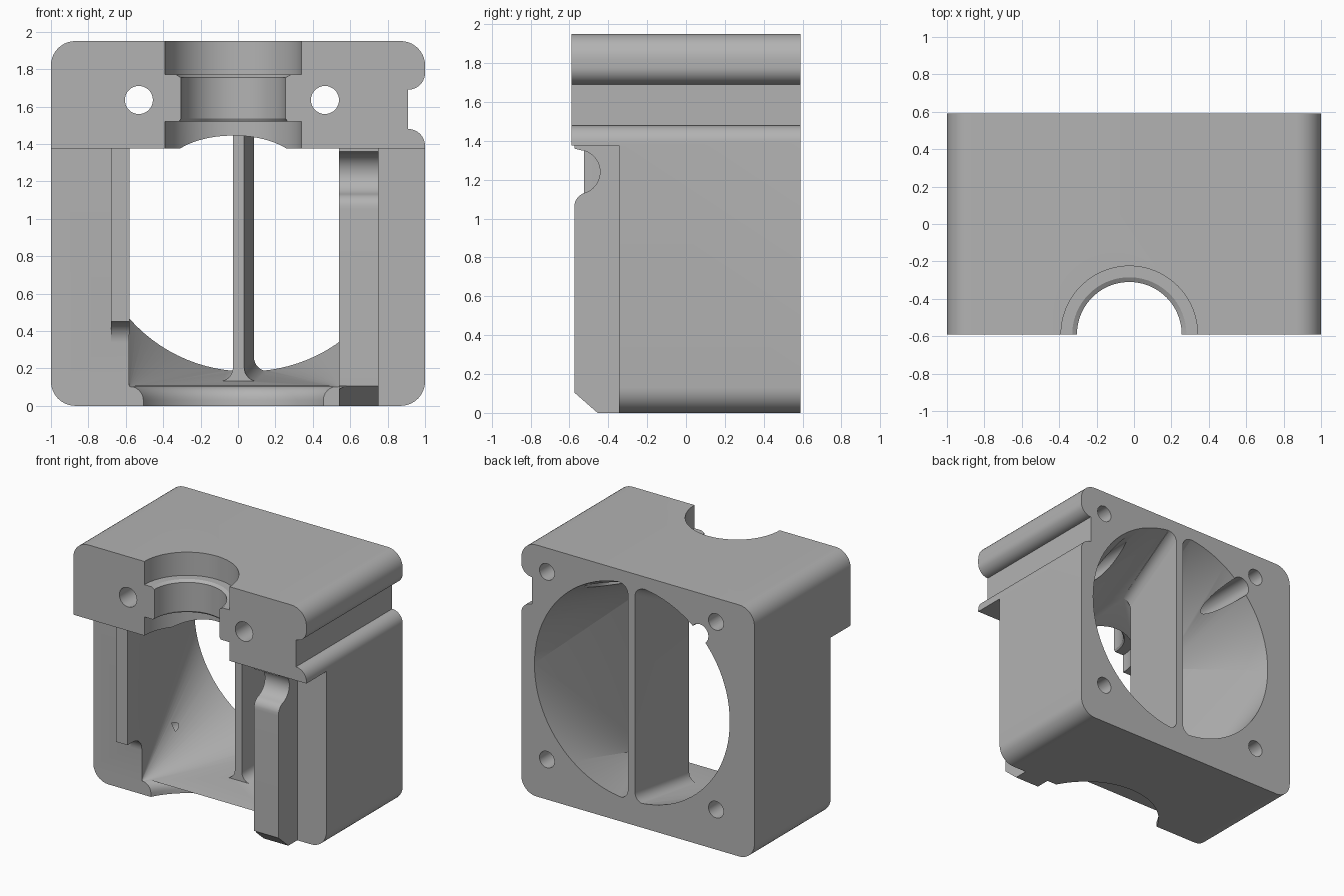
import bpy, bmesh
from math import sin, cos, pi, radians

cube = bpy.data.objects.get("Cube")
if cube:
    bpy.data.objects.remove(cube, do_unlink=True)

grey = bpy.data.materials.new("light grey plastic")
grey.use_nodes = True
colour = (0.45, 0.45, 0.45, 1)
grey.diffuse_color = colour
grey.node_tree.nodes["Principled BSDF"].inputs["Base Color"].default_value = colour


def make(name, bm):
    bmesh.ops.recalc_face_normals(bm, faces=bm.faces)
    mesh = bpy.data.meshes.new(name)
    bm.to_mesh(mesh)
    bm.free()
    ob = bpy.data.objects.new(name, mesh)
    mesh.materials.append(grey)
    bpy.context.collection.objects.link(ob)
    return ob


def bridge(name, first, second):
    """Solid between two matching outlines."""
    bm = bmesh.new()
    a = [bm.verts.new(p) for p in first]
    b = [bm.verts.new(p) for p in second]
    bm.faces.new(a)
    bm.faces.new(b)
    for i in range(len(a)):
        j = (i + 1) % len(a)
        bm.faces.new((a[i], a[j], b[j], b[i]))
    return make(name, bm)


def along_y(name, outline, y0, y1):
    return bridge(name, [(x, y0, z) for x, z in outline], [(x, y1, z) for x, z in outline])


def along_x(name, outline, x0, x1):
    return bridge(name, [(x0, y, z) for y, z in outline], [(x1, y, z) for y, z in outline])


def arc(cx, cz, r, start, end, n=10):
    return [(cx + r * cos(radians(start + (end - start) * i / n)),
             cz + r * sin(radians(start + (end - start) * i / n))) for i in range(n + 1)]


def rod(name, x, z, r, y0, y1):
    return along_y(name, arc(x, z, r, 0, 360, 32)[:-1], y0, y1)


def lathe(name, x, y, profile, n=96):
    """Solid of revolution about a vertical axis."""
    bm = bmesh.new()
    rings = [[bm.verts.new((x + r * cos(2 * pi * i / n), y + r * sin(2 * pi * i / n), z))
              for i in range(n)] for r, z in profile]
    bm.faces.new(rings[0])
    bm.faces.new(rings[-1])
    for a, b in zip(rings, rings[1:]):
        for i in range(n):
            j = (i + 1) % n
            bm.faces.new((a[i], a[j], b[j], b[i]))
    return make(name, bm)


def combine(target, tool, operation):
    mod = target.modifiers.new(operation.lower(), 'BOOLEAN')
    mod.object = tool
    mod.operation = operation
    mod.solver = 'EXACT'
    bpy.context.view_layer.objects.active = target
    bpy.ops.object.modifier_apply(modifier=mod.name)
    bpy.data.objects.remove(tool, do_unlink=True)


# Main block with rounded corners and a rail groove on the left side
outline = (arc(-0.87, 0.13, 0.13, 180, 270) + arc(0.87, 0.13, 0.13, 270, 360)
           + arc(0.91, 1.39, 0.09, 0, 90) + arc(0.91, 1.78, 0.09, 270, 360)
           + arc(0.87, 1.82, 0.13, 0, 90) + arc(-0.87, 1.82, 0.13, 90, 180))
body = along_y("duct_housing", outline, -0.59, 0.59)

# Step the lower front back beneath the clamp
combine(body, along_x("front_step", [(-0.8, -0.2), (-0.345, -0.2), (-0.345, 1.375), (-0.8, 1.375)],
                      -1.2, 1.2), 'DIFFERENCE')

# Front ribs: the left one notched at the top, the right one stopping short
left_rib = ([(-0.3, 1.4), (-0.3, 0), (-0.455, 0), (-0.575, 0.105), (-0.575, 1.05)]
            + arc(-0.5, 1.06, 0.075, 170, 110, 6)
            + arc(-0.555, 1.24, 0.113, -70, 85, 14) + [(-0.575, 1.36), (-0.575, 1.4)])
combine(body, along_x("left_rib", left_rib, 0.54, 0.75), 'UNION')
right_rib = ([(-0.3, 1.4), (-0.3, 0.33)] + arc(-0.455, 0.34, 0.11, 0, 90, 8)
             + [(-0.525, 0.45), (-0.525, 1.4)])
combine(body, along_x("right_rib", right_rib, -0.68, -0.58), 'UNION')

# Air duct: round at the back, rectangular at the front
bm = bmesh.new()
for x, z in arc(0.05, 1.025, 0.84, 0, 360, 96)[:-1]:
    bm.verts.new((x, 0.6, z))
for x in (-0.58, 0.54):
    for z in (0.1, 1.376):
        bm.verts.new((x, -0.36, z))
bmesh.ops.convex_hull(bm, input=bm.verts)
duct = make("duct_void", bm)


# Slanted divider with filleted ends, left standing inside the duct
def divider_section(x, y, low, high, w=0.03, r=0.075):
    pts = ([(x - w - r, low - 0.1), (x + w + r, low - 0.1)]
           + arc(x + w + r, low + r, r, 270, 180, 8)
           + arc(x + w + r, high - r, r, 180, 90, 8)
           + [(x + w + r, high + 0.1), (x - w - r, high + 0.1)]
           + arc(x - w - r, high - r, r, 90, 0, 8)
           + arc(x - w - r, low + r, r, 0, -90, 8))
    return [(px, y, pz) for px, pz in pts]


combine(duct, bridge("divider", divider_section(0.003, 0, 0.13, 1.56),
                     divider_section(0.058, 0.62, 0.188, 1.866)), 'DIFFERENCE')
combine(body, duct, 'DIFFERENCE')

# Stepped clamp bore in the top
combine(body, lathe("clamp_bore", -0.025, -0.59,
                    [(0.365, 1.3), (0.365, 1.52), (0.29, 1.52), (0.28, 1.535), (0.28, 1.755),
                     (0.305, 1.77), (0.365, 1.77), (0.365, 2.1)]), 'DIFFERENCE')

# Curved cut with a rounded lip in the floor
lip = [(0.54, -0.1), (0.54, 0.03)] + [(0.61 - 0.07 * cos(a * pi / 12), 0.03 + 0.075 * sin(a * pi / 12))
                                      for a in range(1, 7)]
combine(body, lathe("floor_cut", -0.025, -0.59, lip), 'DIFFERENCE')

# Clamp bolt holes and fan screw holes
for x in (-0.53, 0.465):
    combine(body, rod("bolt_hole", x, 1.635, 0.075, -0.7, 0.7), 'DIFFERENCE')
for x in (-0.67, 0.78):
    for z in (0.31, 1.765):
        combine(body, rod("screw_hole", x, z, 0.064, 0.1, 0.7), 'DIFFERENCE')

bpy.ops.object.select_all(action='DESELECT')
body.select_set(True)
bpy.context.view_layer.objects.active = body
bpy.ops.object.shade_smooth_by_angle(angle=radians(30))
